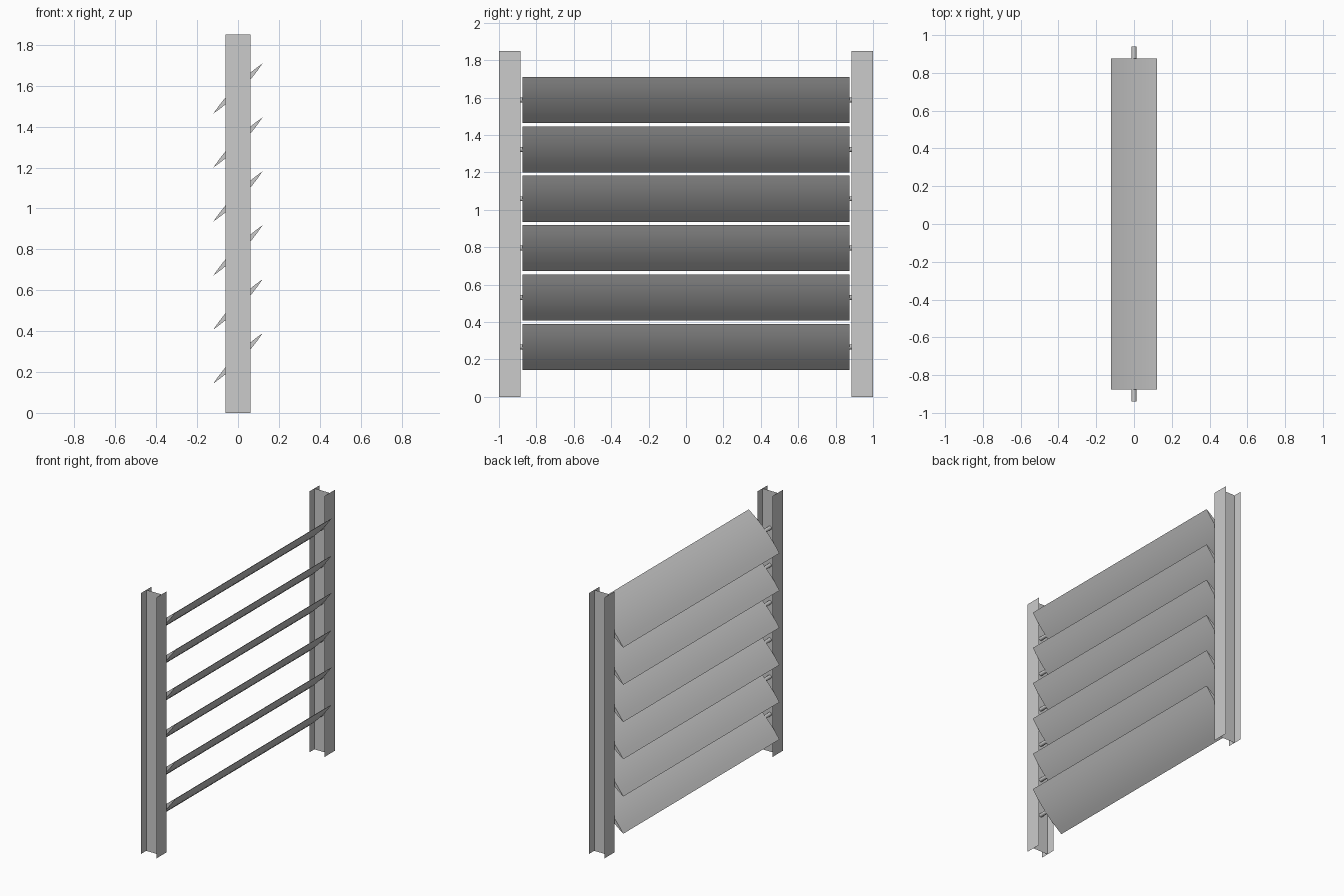
import bpy, bmesh, math

if "Cube" in bpy.data.objects:
    bpy.data.objects.remove(bpy.data.objects["Cube"])

H = 1.85            # post height
POST_Y = 0.942      # post centre line
SLAT_END = 0.875    # half length of a slat


def make_object(name, bm):
    bmesh.ops.recalc_face_normals(bm, faces=bm.faces)
    mesh = bpy.data.meshes.new(name)
    bm.to_mesh(mesh)
    bm.free()
    ob = bpy.data.objects.new(name, mesh)
    bpy.context.collection.objects.link(ob)
    return ob


def smooth(ob, angle):
    bpy.ops.object.select_all(action='DESELECT')
    ob.select_set(True)
    bpy.context.view_layer.objects.active = ob
    bpy.ops.object.shade_smooth_by_angle(angle=math.radians(angle))


# H-section posts of thin sheet: two flanges and a web
def post(name, y):
    bm = bmesh.new()
    w, d = 0.06, 0.058
    sheets = [((-w, y - d), (-w, y + d)), ((w, y - d), (w, y + d)), ((-w, y), (w, y))]
    for a, b in sheets:
        bm.faces.new([bm.verts.new(p) for p in
                      ((*a, 0), (*b, 0), (*b, H), (*a, H))])
    return make_object(name, bm)


# Lens-shaped slat tilted 45 degrees
def slat(name, z, half=0.1725, thick=0.016, n=8):
    ts = [-1 + 2 * i / n for i in range(n + 1)]
    prof = [(t * half, thick * (1 - t * t)) for t in ts]
    prof += [(t * half, -thick * (1 - t * t)) for t in ts[-2:0:-1]]
    c, s = math.cos(math.radians(45.6)), math.sin(math.radians(45.6))
    bm = bmesh.new()
    face = bm.faces.new([bm.verts.new((u * c - v * s, -SLAT_END, z + u * s + v * c))
                         for u, v in prof])
    ext = bmesh.ops.extrude_face_region(bm, geom=[face], use_keep_orig=True)
    verts = [g for g in ext['geom'] if isinstance(g, bmesh.types.BMVert)]
    bmesh.ops.translate(bm, verts=verts, vec=(0, 2 * SLAT_END, 0))
    smooth(make_object(name, bm), 20)


# Pivot pin joining a slat end to the post web
def pin(name, side, z):
    y0, y1 = SLAT_END - 0.005, POST_Y - 0.002
    bpy.ops.mesh.primitive_cylinder_add(vertices=16, radius=0.013, depth=y1 - y0,
                                        location=(0, side * (y0 + y1) / 2, z),
                                        rotation=(math.pi / 2, 0, 0))
    ob = bpy.context.object
    ob.name = name
    smooth(ob, 40)


post("left_post", -POST_Y)
post("right_post", POST_Y)
for i in range(6):
    z = 0.267 + 0.264 * i
    slat(f"slat_{i + 1}", z)
    for side, label in ((-1, "left"), (1, "right")):
        pin(f"{label}_pivot_pin_{i + 1}", side, z)
